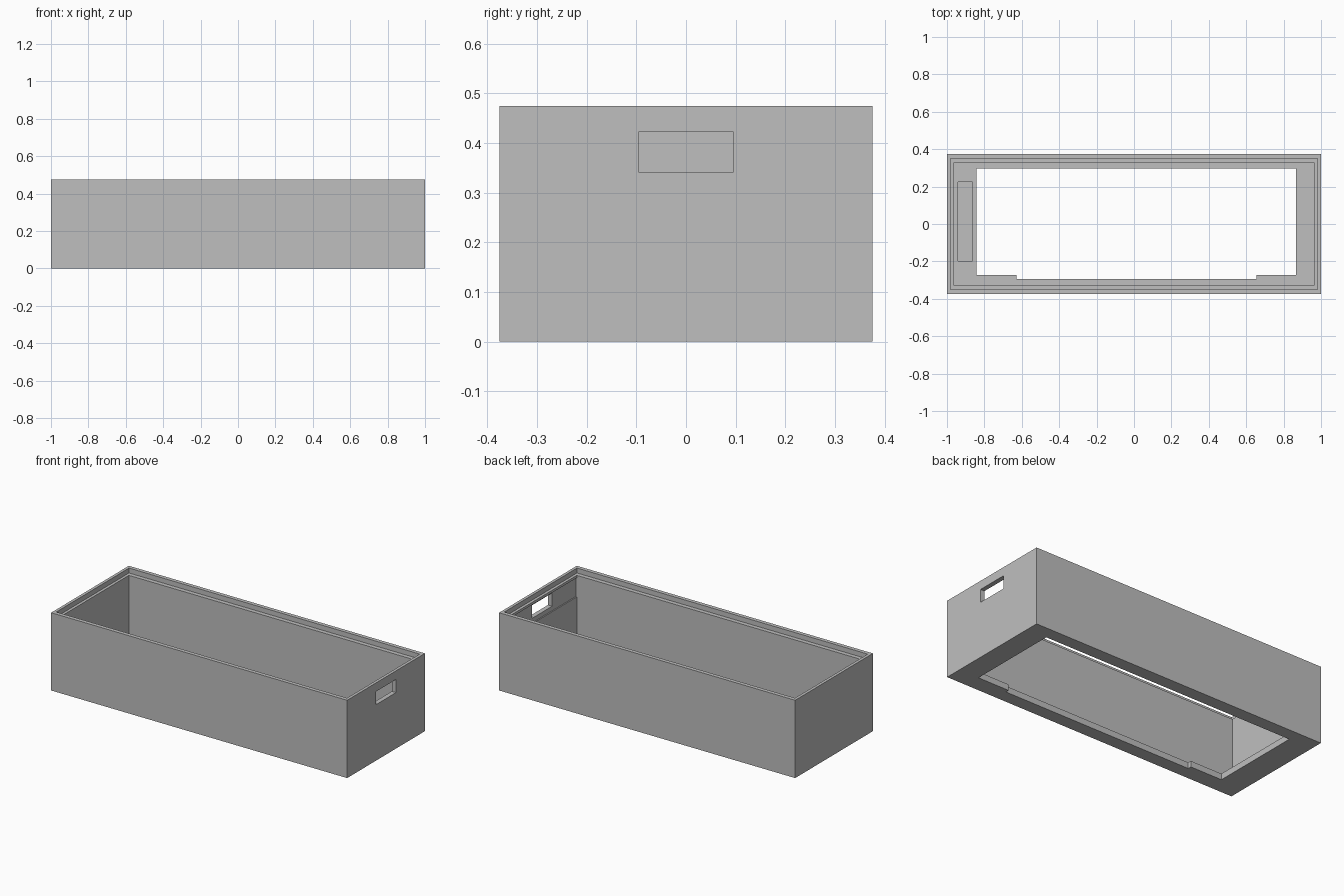
import bpy
import bmesh
from mathutils import Vector

cube = bpy.data.objects.get("Cube")
if cube:
    bpy.data.objects.remove(cube, do_unlink=True)

HEIGHT = 0.475
FLOOR = 0.037
LEDGE = 0.445
ABOVE = 0.6

grey = bpy.data.materials.new("plain grey")
grey.use_nodes = True
colour = (0.52, 0.52, 0.52, 1)
grey.diffuse_color = colour
grey.node_tree.nodes["Principled BSDF"].inputs["Base Color"].default_value = colour


def box(name, low, high):
    """Box between two opposite corners."""
    low, high = Vector(low), Vector(high)
    bm = bmesh.new()
    bmesh.ops.create_cube(bm, size=1)
    bmesh.ops.scale(bm, vec=high - low, verts=bm.verts)
    bmesh.ops.translate(bm, vec=(low + high) / 2, verts=bm.verts)
    mesh = bpy.data.meshes.new(name)
    bm.to_mesh(mesh)
    bm.free()
    mesh.materials.append(grey)
    obj = bpy.data.objects.new(name, mesh)
    bpy.context.scene.collection.objects.link(obj)
    return obj


def cut(target, name, low, high):
    """Subtract a box from the target and discard the cutter."""
    cutter = box(name, low, high)
    cutter.hide_render = True
    mod = target.modifiers.new(name, "BOOLEAN")
    mod.operation = "DIFFERENCE"
    mod.solver = "EXACT"
    mod.object = cutter
    bpy.context.view_layer.objects.active = target
    bpy.ops.object.modifier_apply(modifier=mod.name)
    bpy.data.objects.remove(cutter, do_unlink=True)


# Outer block of the open tray
tray = box("open_tray", (-1, -0.375, 0), (1, 0.375, HEIGHT))

# Cavity, with a stepped lip around the rim
cut(tray, "cavity", (-0.965, -0.325, FLOOR), (0.965, 0.325, ABOVE))
cut(tray, "rim_step", (-0.982, -0.351, LEDGE), (0.982, 0.351, ABOVE))

# Floor opening, widened along the middle of the front edge
cut(tray, "floor_opening", (-0.843, -0.272, -0.1), (0.866, 0.297, 0.1))
cut(tray, "front_widening", (-0.628, -0.294, -0.1), (0.655, -0.2, 0.1))

# Shallow pocket in the floor at the right end
cut(tray, "floor_pocket", (-0.941, -0.198, 0.02), (-0.864, 0.225, 0.1))

# Relief and hand slot in the left end wall
cut(tray, "wall_relief", (0.9, -0.325, 0.314), (0.972, 0.325, 0.43))
cut(tray, "hand_slot", (0.9, -0.096, 0.342), (1.1, 0.096, 0.422))
